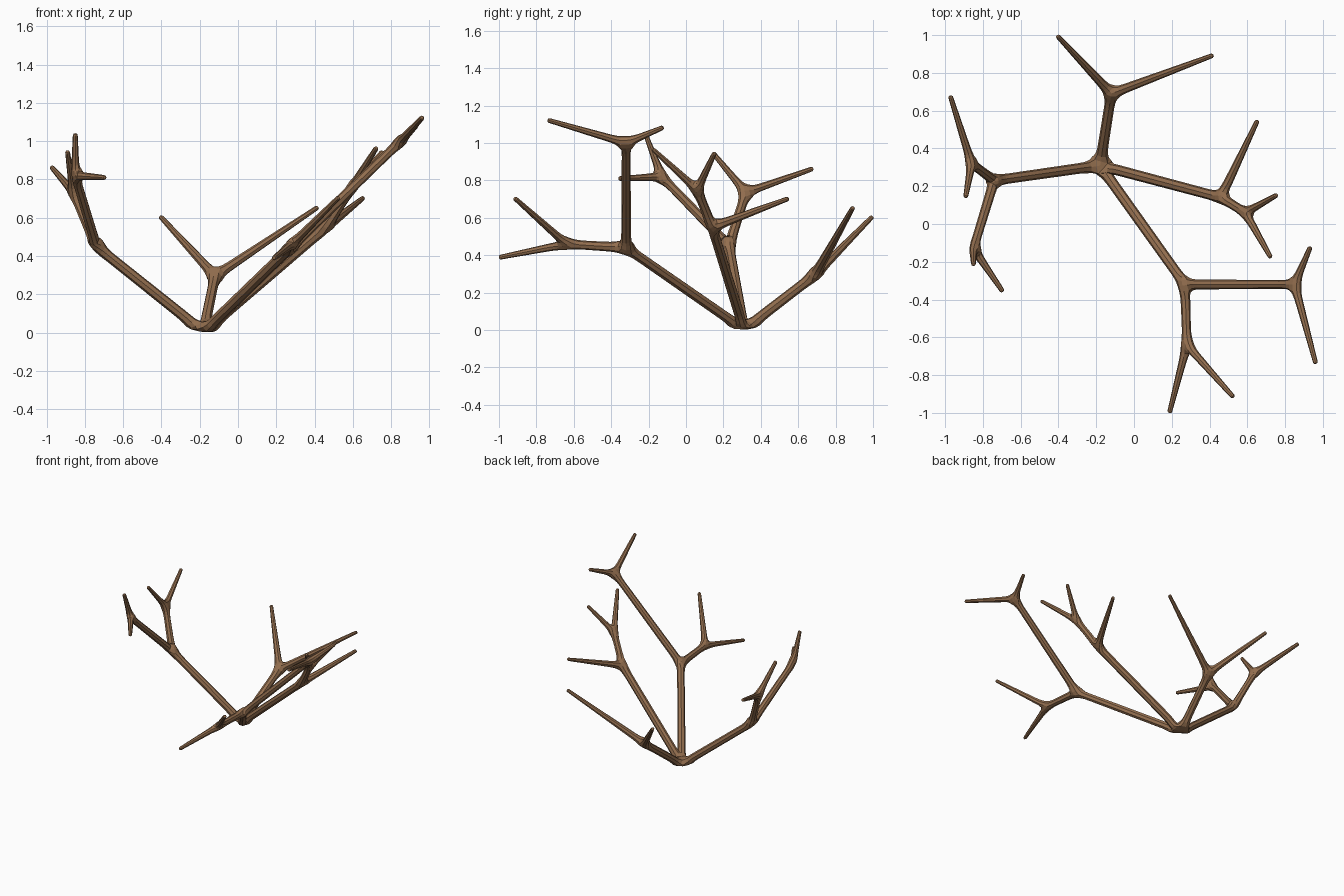
import bpy
from mathutils import Vector

default_cube = bpy.data.objects.get("Cube")
if default_cube:
    bpy.data.objects.remove(default_cube, do_unlink=True)

# Bark material
bark = bpy.data.materials.new("brown_bark")
bark.use_nodes = True
bark_colour = (0.295, 0.158, 0.078, 1)
bark.diffuse_color = bark_colour
bark.node_tree.nodes["Principled BSDF"].inputs["Base Color"].default_value = bark_colour

# Each limb is (joint position, list of child limbs); a limb without children is a twig tip
def tip(x, y, z):
    return ((x, y, z), [])

back_limb = ((-0.12, 0.69, 0.295), [tip(-0.40, 0.99, 0.60), tip(0.41, 0.89, 0.65)])

right_limb = ((-0.74, 0.23, 0.45), [
    ((-0.86, 0.32, 0.735), [tip(-0.97, 0.67, 0.86), tip(-0.89, 0.15, 0.94)]),
    ((-0.85, -0.13, 0.82), [tip(-0.85, -0.21, 1.03), tip(-0.70, -0.35, 0.81)]),
])

left_limb = ((0.46, 0.14, 0.55), [
    tip(0.65, 0.54, 0.70),
    ((0.59, 0.06, 0.75), [tip(0.75, 0.15, 0.94), tip(0.72, -0.17, 0.96)]),
])

front_limb = ((0.27, -0.32, 0.44), [
    ((0.85, -0.32, 1.0), [tip(0.93, -0.13, 1.08), tip(0.96, -0.73, 1.12)]),
    ((0.28, -0.64, 0.46), [tip(0.19, -0.99, 0.39), tip(0.52, -0.91, 0.70)]),
])

limb_radius = [0.031, 0.029, 0.025]
tip_radius = 0.0135
flare = 1.25
collar = 0.08
root_collar = 0.11
tip_collar = 0.015
tip_overshoot = 0.012

points, edges, radii = [], [], []

def add_point(position, radius, parent=None):
    points.append(Vector(position))
    radii.append(radius)
    if parent is not None:
        edges.append((parent, len(points) - 1))
    return len(points) - 1

def grow(parent, limb, level):
    """Add a tapering limb with a collar near each end, then its children."""
    position, children = limb
    start, end = points[parent].copy(), Vector(position)
    if not children:
        end += (end - start).normalized() * tip_overshoot
    length = (end - start).length
    start_radius = limb_radius[min(level - 1, 2)]
    end_radius = limb_radius[min(level, 2)] if children else tip_radius
    first_collar = root_collar if level == 1 else collar
    last = parent
    for distance in (first_collar, length - (collar if children else tip_collar)):
        t = distance / length
        radius = start_radius + (end_radius - start_radius) * t
        last = add_point(start.lerp(end, t), radius, last)
    joint = add_point(end, end_radius * (flare if children else 1), last)
    for child in children:
        grow(joint, child, level + 1)

# Root joint and the four main limbs
root = add_point((-0.18, 0.31, 0.003), 0.046)
for limb in (back_limb, right_limb, left_limb, front_limb):
    grow(root, limb, 1)

mesh = bpy.data.meshes.new("branches")
mesh.from_pydata(points, edges, [])
mesh.materials.append(bark)
branches = bpy.data.objects.new("branches", mesh)
bpy.context.collection.objects.link(branches)

# Skin around the skeleton, rounded to eight flat sides
skin = branches.modifiers.new("bark_skin", 'SKIN')
skin.use_smooth_shade = False
skin.branch_smoothing = 0
for vertex, radius in zip(mesh.skin_vertices[0].data, radii):
    vertex.radius = (radius, radius)
rounding = branches.modifiers.new("rounding", 'SUBSURF')
rounding.levels = rounding.render_levels = 1

# Lower or raise the root joint alone until it rests on the ground
for step in range(4):
    bpy.context.view_layer.update()
    finished = branches.evaluated_get(bpy.context.evaluated_depsgraph_get())
    lowest = min(v.co.z for v in finished.data.vertices)
    mesh.vertices[root].co.z -= lowest
    mesh.update()
    branches.update_tag()
